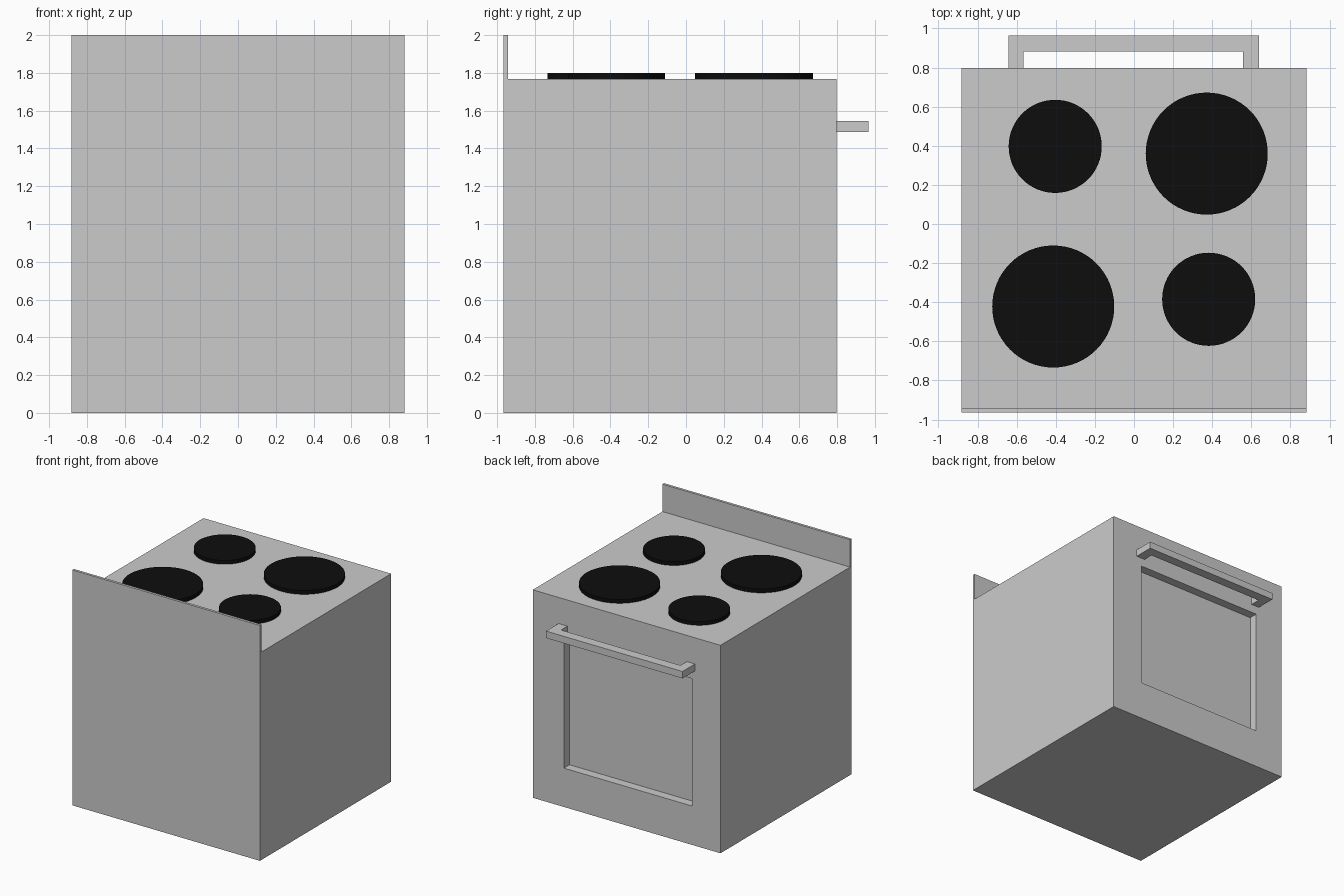
import bpy, bmesh

if "Cube" in bpy.data.objects:
    bpy.data.objects.remove(bpy.data.objects["Cube"])

BODY_TOP = 1.767
HALF_W = 0.882
BACK, FRONT = -0.965, 0.797   # splashback side / oven door side


def finish(name, bm):
    bmesh.ops.recalc_face_normals(bm, faces=bm.faces)
    mesh = bpy.data.meshes.new(name)
    bm.to_mesh(mesh)
    bm.free()
    ob = bpy.data.objects.new(name, mesh)
    bpy.context.collection.objects.link(ob)
    return ob


def prism(name, outline, z0, z1):
    """Extrude an xy outline from z0 up to z1."""
    bm = bmesh.new()
    face = bm.faces.new([bm.verts.new((x, y, z0)) for x, y in outline])
    ext = bmesh.ops.extrude_face_region(bm, geom=[face])
    verts = [g for g in ext["geom"] if isinstance(g, bmesh.types.BMVert)]
    bmesh.ops.translate(bm, verts=verts, vec=(0, 0, z1 - z0))
    return finish(name, bm)


def box(name, x0, x1, y0, y1, z0, z1):
    return prism(name, [(x0, y0), (x1, y0), (x1, y1), (x0, y1)], z0, z1)


# Oven body with recessed door window
body = box("oven_body", -HALF_W, HALF_W, BACK, FRONT, 0, BODY_TOP)
cutter = box("window_cutter", -0.615, 0.59, FRONT - 0.075, FRONT + 0.2, 0.33, 1.413)
cutter.hide_render = True
cutter.hide_viewport = True
cut = body.modifiers.new("window_recess", 'BOOLEAN')
cut.operation = 'DIFFERENCE'
cut.solver = 'EXACT'
cut.object = cutter

# Splashback along the back edge
box("splashback", -HALF_W, HALF_W, BACK, BACK + 0.022, BODY_TOP, 2.0)

# Door handle: U-shaped bar
prism("door_handle", [
    (-0.643, FRONT), (-0.643, 0.965), (0.64, 0.965), (0.64, FRONT),
    (0.557, FRONT), (0.557, 0.883), (-0.566, 0.883), (-0.566, FRONT),
], 1.486, 1.545)

# Hot plates
black = bpy.data.materials.new("hot_plate_black")
black.diffuse_color = (0.004, 0.004, 0.004, 1)
black.use_nodes = True
black.node_tree.nodes["Principled BSDF"].inputs["Base Color"].default_value = black.diffuse_color
plates = [(-0.403, 0.397, 0.238), (0.372, 0.36, 0.312),
          (-0.413, -0.422, 0.312), (0.382, -0.385, 0.238)]
for i, (x, y, r) in enumerate(plates, 1):
    bpy.ops.mesh.primitive_cylinder_add(vertices=64, radius=r, depth=0.032,
                                        location=(x, y, BODY_TOP + 0.016))
    plate = bpy.context.object
    plate.name = f"hot_plate_{i}"
    plate.data.materials.append(black)
    bpy.ops.object.shade_smooth_by_angle()
